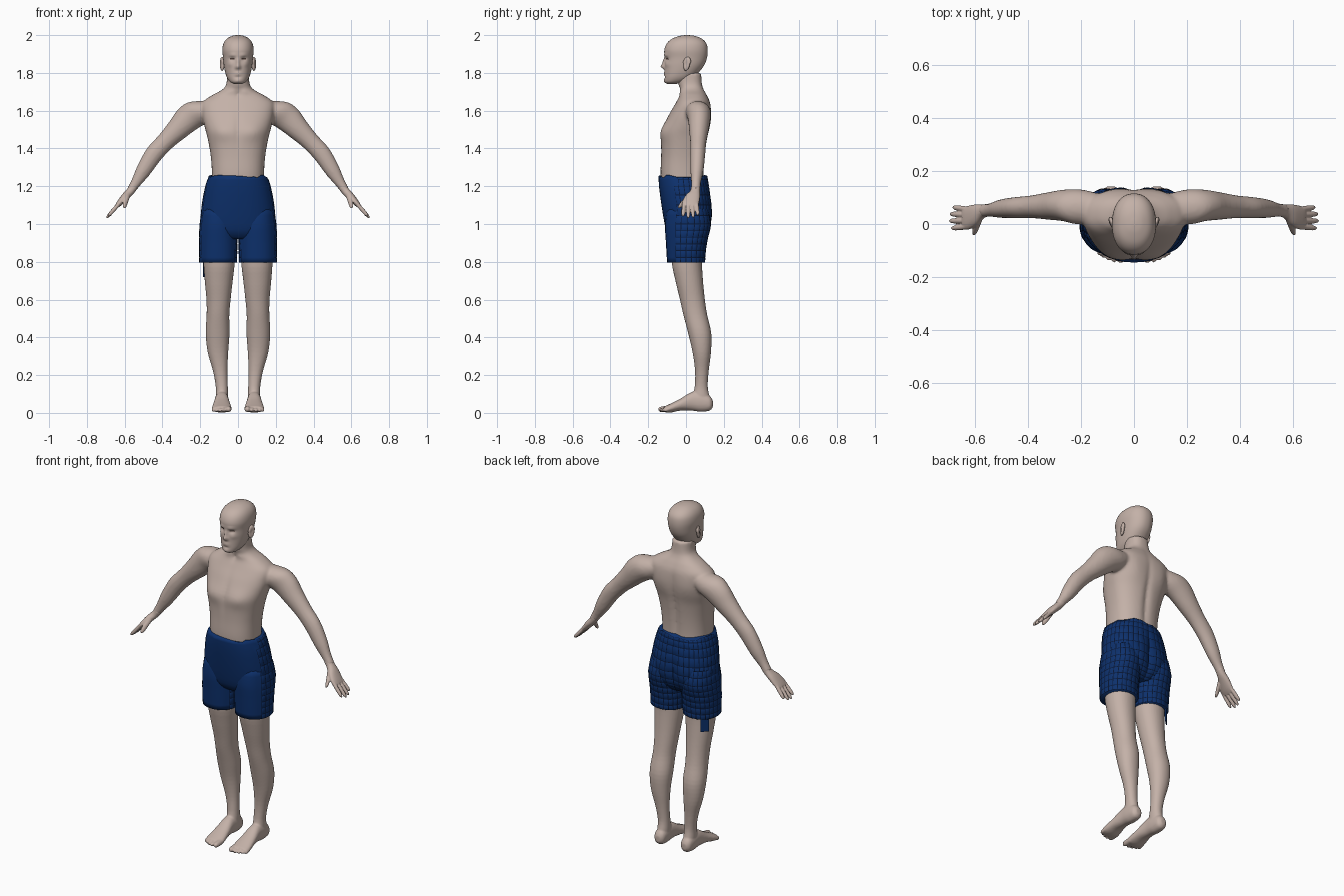
import bpy, bmesh, math, random
from mathutils import Vector

random.seed(4)
if "Cube" in bpy.data.objects:
    bpy.data.objects.remove(bpy.data.objects["Cube"], do_unlink=True)

X, Y, Z = Vector((1, 0, 0)), Vector((0, 1, 0)), Vector((0, 0, 1))
ARM_UP = Vector((.76, 0, .65))      # across the arm, in the front plane


def material(name, colour):
    mat = bpy.data.materials.new(name)
    mat.use_nodes = True
    mat.diffuse_color = (*colour, 1)
    bsdf = mat.node_tree.nodes["Principled BSDF"]
    bsdf.inputs["Base Color"].default_value = (*colour, 1)
    bsdf.inputs["Roughness"].default_value = .8
    return mat


SKIN = material("skin", (.55, .44, .39))
BLUE = material("blue cloth", (.004, .03, .15))
SEAM = material("dark seam", (.002, .008, .035))
EYES = material("dark eye", (.08, .05, .04))


def smooth_rows(rows, steps):
    """Catmull-Rom interpolation of cross-section rows."""
    out = []
    for i in range(len(rows) - 1):
        a, b = rows[max(i - 1, 0)], rows[i]
        c, d = rows[i + 1], rows[min(i + 2, len(rows) - 1)]
        for k in range(steps):
            t = k / steps
            out.append([.5 * (2 * q + (r - p) * t + (2 * p - 5 * q + 4 * r - s) * t * t
                              + (3 * q - p - 3 * r + s) * t ** 3)
                        for p, q, r, s in zip(a, b, c, d)])
    return out + [list(rows[-1])]


def loft(bm, rows, u, v, side=1, segs=32, power=2.2, steps=4):
    """Closed skin over rows of (x, y, z, radius along u, radius along v)."""
    rings = []
    for x, y, z, ru, rv in smooth_rows(rows, steps):
        ring = []
        for i in range(segs):
            a = 2 * math.pi * i / segs
            c, s = math.cos(a), math.sin(a)
            p = Vector((x, y, z))
            p += u * math.copysign(abs(c) ** (2 / power), c) * max(ru, .002)
            p += v * math.copysign(abs(s) ** (2 / power), s) * max(rv, .002)
            p.x *= side
            ring.append(bm.verts.new(p))
        rings.append(ring)
    for low, high in zip(rings, rings[1:]):
        for i in range(segs):
            j = (i + 1) % segs
            bm.faces.new((low[i], low[j], high[j], high[i]))
    bm.faces.new(rings[0])
    bm.faces.new(rings[-1])
    return rings


def upright(rows, cx=0):
    """Rows of (z, front y, back y, half width[, centre x])."""
    return [(r[4] if len(r) > 4 else cx, (r[1] + r[2]) / 2, r[0], r[3], (r[2] - r[1]) / 2)
            for r in rows]


def digit(bm, start, end, r, u, v, side):
    """A finger, thumb or toe with a rounded tip."""
    a, b = Vector(start), Vector(end)
    rows = [(*a.lerp(b, t), r * k, r * k) for t, k in ((0, 1), (.5, 1), (.85, .85), (1, .3))]
    loft(bm, rows, u, v, side, segs=12, power=2, steps=3)


def sculpt(bm, bumps, facing):
    """Push the front (-1) or back (1) by soft bumps (x, z, width, height, amount)."""
    for vert in bm.verts:
        if vert.co.y * facing <= 0:
            continue
        push = 0
        for x, z, w, h, amount in bumps:
            for cx in {x, -x}:
                push += amount * math.exp(-((vert.co.x - cx) / w) ** 2 - ((vert.co.z - z) / h) ** 2)
        vert.co.y += push * facing


def finish(bm, name, mats, voxel=0, relax=3):
    bmesh.ops.recalc_face_normals(bm, faces=bm.faces[:])
    mesh = bpy.data.meshes.new(name)
    for face in bm.faces:
        face.smooth = True
    bm.to_mesh(mesh)
    bm.free()
    for mat in mats:
        mesh.materials.append(mat)
    ob = bpy.data.objects.new(name, mesh)
    bpy.context.collection.objects.link(ob)
    if voxel:
        fuse = ob.modifiers.new("fuse", 'REMESH')
        fuse.mode, fuse.voxel_size, fuse.use_smooth_shade = 'VOXEL', voxel, True
        soften = ob.modifiers.new("soften", 'SMOOTH')
        soften.factor, soften.iterations = .5, relax
    return ob


# Torso with neck and arms, fused into one skin
bm = bmesh.new()
loft(bm, upright([
    (1.15, -.12, .10, .14), (1.25, -.134, .095, .138), (1.35, -.132, .10, .143),
    (1.45, -.13, .113, .16), (1.52, -.115, .127, .178), (1.58, -.09, .132, .19),
    (1.64, -.055, .128, .19), (1.68, -.035, .112, .14), (1.71, -.03, .095, .085),
    (1.74, -.04, .085, .062), (1.8, -.05, .08, .057)]), X, Y, segs=64, power=2.4, steps=5)
sculpt(bm, [(.08, 1.49, .07, .045, .016), (0, 1.5, .012, .1, -.006),
            (0, 1.69, .012, .02, -.01), (.04, 1.7, .03, .012, .006)], -1)
sculpt(bm, [(0, 1.4, .018, .2, -.012), (.09, 1.56, .05, .07, .006)], 1)
for side in (1, -1):
    loft(bm, [(.12, .06, 1.62, .05, .05), (.2, .064, 1.595, .078, .066),
              (.26, .07, 1.56, .074, .06), (.32, .068, 1.5, .06, .052),
              (.385, .065, 1.435, .049, .043), (.445, .062, 1.37, .048, .04),
              (.5, .058, 1.285, .041, .035), (.54, .053, 1.22, .028, .026),
              (.57, .05, 1.175, .022, .025)], ARM_UP, Y, side, segs=24, power=2)
finish(bm, "torso_and_arms", [SKIN], .008, 5)

# Hands
for side, label in ((1, "left"), (-1, "right")):
    bm = bmesh.new()
    loft(bm, [(.55, .052, 1.2, .022, .024), (.57, .048, 1.173, .021, .026),
              (.597, .034, 1.145, .02, .04), (.625, .024, 1.113, .016, .045),
              (.642, .023, 1.094, .011, .041)], ARM_UP, Y, side, segs=24)
    for y0, y1, reach in ((.056, .063, .8), (.034, .038, .97), (.012, .012, 1), (-.01, -.016, .88)):
        digit(bm, (.63, y0, 1.107), (.63 + .066 * reach, y1, 1.107 - .075 * reach),
              .0105, ARM_UP, Y, side)
    digit(bm, (.582, .02, 1.155), (.605, -.038, 1.085), .014, ARM_UP, Y, side)
    finish(bm, label + "_hand", [SKIN], .0035, 2)

# Head with modelled face
bm = bmesh.new()
loft(bm, upright([
    (1.742, -.1, -.05, .022), (1.752, -.112, -.005, .042), (1.772, -.114, .035, .057),
    (1.8, -.113, .065, .067), (1.84, -.113, .096, .075), (1.88, -.112, .111, .079),
    (1.92, -.115, .115, .083), (1.955, -.102, .108, .077), (1.98, -.075, .085, .06),
    (1.995, -.035, .05, .033), (2, -.005, .015, .008)]), X, Y, segs=96, power=2.2, steps=5)
sculpt(bm, [
    (0, 1.834, .011, .012, .019), (0, 1.858, .008, .02, .011), (.011, 1.828, .007, .006, .006),
    (.028, 1.893, .02, .007, .006), (.031, 1.874, .014, .009, -.011),
    (0, 1.796, .02, .009, .007), (0, 1.796, .02, .003, -.005),
    (0, 1.778, .016, .005, -.004), (0, 1.758, .016, .01, .004), (.042, 1.845, .015, .012, .004)], -1)
for face in bm.faces:
    c = face.calc_center_median()
    if c.y < -.05 and abs(c.z - 1.874) < .0045 and .02 < abs(c.x) < .042:
        face.material_index = 1
finish(bm, "head", [SKIN, EYES])

# Ears: a flat shell with a hollow
for side, label in ((1, "left"), (-1, "right")):
    bm = bmesh.new()
    bmesh.ops.create_uvsphere(bm, u_segments=20, v_segments=14, radius=1)
    for vert in bm.verts:
        p = vert.co
        hollow = .6 * math.exp(-((p.y + .2) ** 2 + p.z ** 2) * 4) if p.x > 0 else 0
        size = 1 if p.z > 0 else .78
        vert.co = (side * (.084 + .012 * (p.x - hollow) + .005 * p.y),
                   .004 + .022 * p.y * size + .005 * p.z, 1.848 + .037 * p.z)
    finish(bm, label + "_ear", [SKIN])

# Legs with feet and toes
for side, label in ((1, "left"), (-1, "right")):
    bm = bmesh.new()
    loft(bm, upright([
        (.93, -.08, .09, .084, .1), (.8, -.076, .085, .083, .1), (.7, -.056, .09, .074, .102),
        (.6, -.032, .1, .064, .103), (.52, -.014, .112, .06, .106), (.42, .012, .134, .063, .108),
        (.32, .035, .132, .054, .106), (.22, .048, .12, .038, .094), (.14, .046, .115, .032, .086),
        (.08, .035, .125, .033, .085), (.03, .05, .125, .028, .085)]), X, Y, side, power=2.1)
    foot = [(.142, .03, .065, .014), (.125, .012, .09, .031), (.08, .006, .11, .036),
            (.03, .012, .11, .037), (-.03, .012, .075, .045), (-.08, .002, .05, .052),
            (-.115, .004, .034, .049)]
    loft(bm, [(.086, y, (lo + hi) / 2, w, (hi - lo) / 2) for y, lo, hi, w in foot], X, Z, side)
    for x, tip, r in ((.05, -.147, .016), (.075, -.145, .0115), (.095, -.138, .011),
                      (.114, -.129, .0105), (.13, -.118, .01)):
        digit(bm, (x, -.085, .022), (x, tip, r + .002), r, X, Z, side)
    finish(bm, label + "_leg", [SKIN], .005, 3)


def stitch(bm):
    """Frame the cloth panels at the back and sides with dark seams."""
    panels = [f for f in bm.faces if len(f.verts) == 4 and f.calc_center_median().y > -.05]
    edge = bmesh.ops.inset_individual(bm, faces=panels, thickness=.0028, depth=.0015)
    for face in edge["faces"]:
        face.material_index = 1


# Shorts: seat with a ragged waist
bm = bmesh.new()
rings = loft(bm, upright([
    (1.255, -.145, .112, .152), (1.2, -.143, .122, .172), (1.1, -.13, .134, .191),
    (1.0, -.113, .128, .197), (.95, -.098, .11, .18), (.92, -.07, .08, .14)]),
    X, Y, segs=36, power=2.3, steps=2)
for vert in rings[0]:
    vert.co.z += random.uniform(-.012, .006)
sculpt(bm, [(.08, 1.04, .06, .06, .008), (0, 1.05, .02, .12, -.014)], 1)
bmesh.ops.recalc_face_normals(bm, faces=bm.faces[:])
stitch(bm)
finish(bm, "shorts_seat", [BLUE, SEAM])

# Shorts: trouser legs
for side, label in ((1, "left"), (-1, "right")):
    bm = bmesh.new()
    loft(bm, upright([
        (1.08, -.1, .115, .085), (1.0, -.112, .132, .097), (.93, -.108, .116, .1),
        (.86, -.104, .104, .1), (.795, -.1, .1, .099)], .105),
        X, Y, side, segs=24, power=2.2, steps=2)
    bmesh.ops.recalc_face_normals(bm, faces=bm.faces[:])
    stitch(bm)
    finish(bm, label + "_shorts_leg", [BLUE, SEAM])

# Loose scrap of cloth under the right hem
bm = bmesh.new()
bmesh.ops.create_cube(bm, size=1)
for vert in bm.verts:
    p = vert.co
    along, out = .045 * p.x, .006 * p.y
    vert.co = (-.168 + .7 * (along - out), .066 + .7 * (along + out), .77 + .1 * p.z)
scrap = finish(bm, "hem_scrap", [BLUE])
for poly in scrap.data.polygons:
    poly.use_smooth = False
